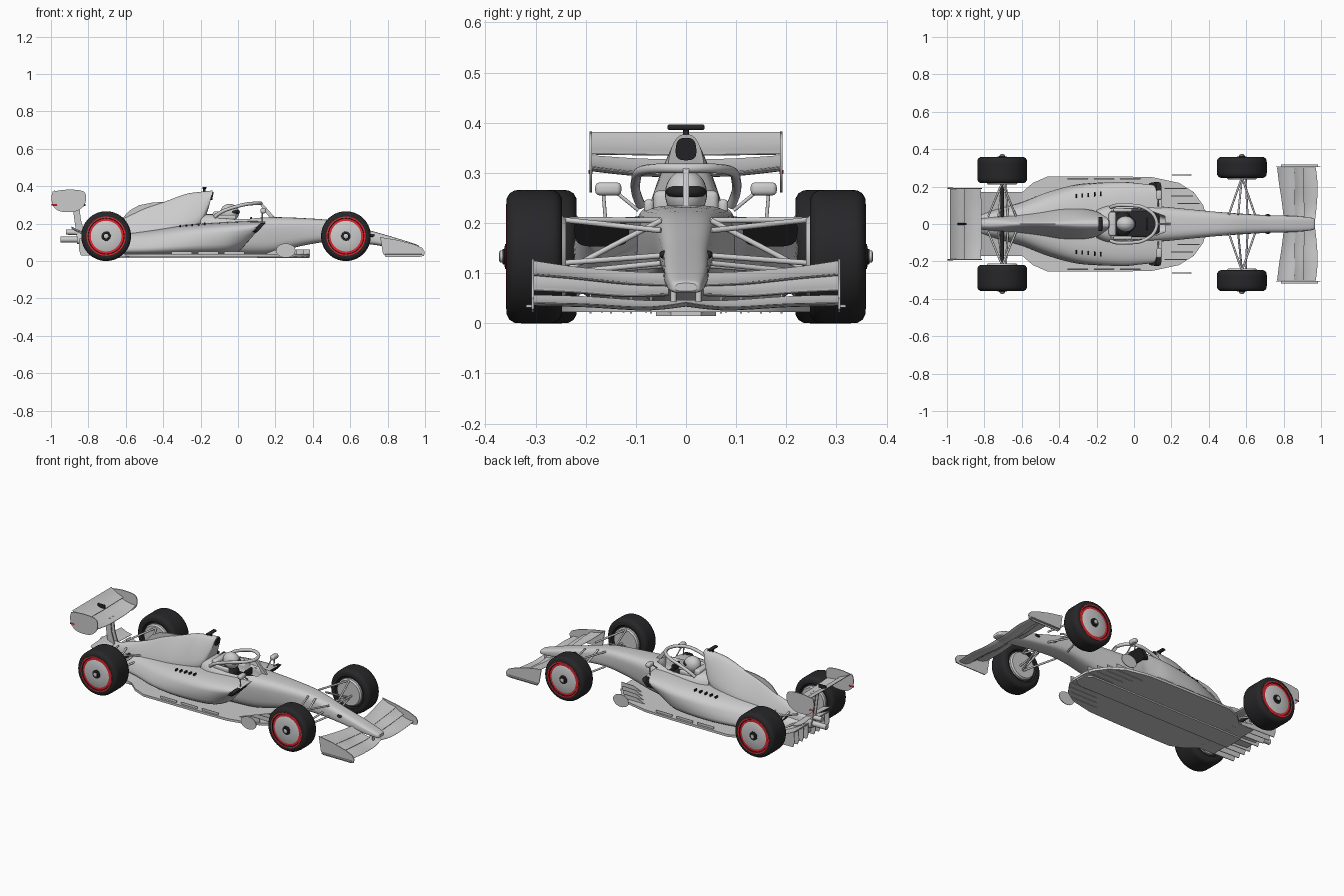
import bpy, bmesh, math
from mathutils import Vector, Matrix

if "Cube" in bpy.data.objects:
    bpy.data.objects.remove(bpy.data.objects["Cube"])


def material(name, col):
    m = bpy.data.materials.new(name)
    m.diffuse_color = (*col, 1)
    m.use_nodes = True
    m.node_tree.nodes["Principled BSDF"].inputs["Base Color"].default_value = m.diffuse_color
    return m


DARK = material("dark", (0.02, 0.02, 0.022))
RED = material("red", (0.75, 0.02, 0.03))


def finish(name, bm, mat=None, mirror=False, angle=35):
    bmesh.ops.recalc_face_normals(bm, faces=bm.faces)
    me = bpy.data.meshes.new(name)
    bm.to_mesh(me)
    bm.free()
    ob = bpy.data.objects.new(name, me)
    bpy.context.collection.objects.link(ob)
    if mat:
        me.materials.append(mat)
    bpy.ops.object.select_all(action='DESELECT')
    ob.select_set(True)
    bpy.context.view_layer.objects.active = ob
    bpy.ops.object.shade_smooth_by_angle(angle=math.radians(angle))
    if mirror:
        md = ob.modifiers.new("mirror", 'MIRROR')
        md.use_axis = (False, True, False)
        md.use_mirror_merge = False
    return ob


def smooth(pts, n):
    """Catmull-Rom interpolation of equal-length tuples"""
    ps = [Vector(p) for p in pts]
    out = []
    for i in range(len(ps) - 1):
        a, b, c, d = ps[max(i - 1, 0)], ps[i], ps[i + 1], ps[min(i + 2, len(ps) - 1)]
        for k in range(n):
            t = k / n
            out.append(0.5 * (2 * b + (c - a) * t + (2 * a - 5 * b + 4 * c - d) * t * t
                              + (3 * b - a - 3 * c + d) * t ** 3))
    return out + [ps[-1]]


def skin(name, rings, **kw):
    bm = bmesh.new()
    vs = [[bm.verts.new(p) for p in r] for r in rings]
    n = len(vs[0])
    for r, s in zip(vs, vs[1:]):
        for i in range(n):
            bm.faces.new((r[i], r[(i + 1) % n], s[(i + 1) % n], s[i]))
    bm.faces.new(vs[0])
    bm.faces.new(vs[-1])
    return finish(name, bm, **kw)


def body(name, secs, p=0.7, steps=6, yc=0, **kw):
    """Loft along x; section = x, bottom half width, top half width, bottom z, top z, lean"""
    rings = []
    for x, wb, wt, zb, zt, lean in smooth(secs, steps):
        ring = []
        for i in range(36):
            a = math.tau * i / 36
            c, s = math.cos(a), math.sin(a)
            k = (math.copysign(abs(s) ** p, s) + 1) / 2
            y = (wb + (wt - wb) * k) * math.copysign(abs(c) ** p, c)
            ring.append((x - lean * (1 - k), y + yc, zb + (zt - zb) * k))
        rings.append(ring)
    return skin(name, rings, **kw)


def wing(name, stations, thick=0.006, sag=0.1, **kw):
    """Loft along y; station = y, leading x, z, trailing x, z"""
    rings = []
    for y, x0, z0, x1, z1 in smooth(stations, 5):
        up, low = [], []
        for i in range(9):
            t = i / 8
            z = z0 + (z1 - z0) * t - 4 * sag * t * (1 - t) * abs(x1 - x0)
            h = thick * (math.sqrt(t) * (1 - t) * 1.3 + 0.12)
            up.append((x0 + (x1 - x0) * t, y, z + h))
            low.append((x0 + (x1 - x0) * t, y, z - h))
        rings.append(up + low[::-1])
    return skin(name, rings, mirror=True, **kw)


def plate(name, pts, y, thick, flat=False, **kw):
    """Outline in xz standing at y, or outline in xy lying at height y when flat"""
    def ring(o):
        return [(a, b, o) if flat else (a, o, b) for a, b in pts]
    return skin(name, [ring(y - thick / 2), ring(y + thick / 2)], **kw)


def rods(name, pairs, r, **kw):
    bm = bmesh.new()
    for a, b in pairs:
        a, b = Vector(a), Vector(b)
        m = Matrix.Translation((a + b) / 2) @ (b - a).to_track_quat('Z', 'Y').to_matrix().to_4x4()
        bmesh.ops.create_cone(bm, cap_ends=True, segments=14, radius1=r, radius2=r,
                              depth=(b - a).length, matrix=m)
    return finish(name, bm, **kw)


def box(name, locs, size, bevel=0.003, **kw):
    bm = bmesh.new()
    for l in locs:
        bmesh.ops.create_cube(bm, size=1, matrix=Matrix.Translation(l) @ Matrix.Diagonal((*size, 1)))
    bmesh.ops.bevel(bm, geom=bm.edges[:], offset=bevel, segments=3, affect='EDGES', profile=0.5)
    return finish(name, bm, **kw)


def lathe(name, prof, x, z, **kw):
    """Revolve (radius, y) about the wheel axle; profile closes on itself"""
    rings = [[(x + r * math.cos(math.tau * i / 56), y, z + r * math.sin(math.tau * i / 56))
              for i in range(56)] for r, y in prof]
    return skin(name, rings, mirror=True, **kw)


def ball(name, loc, size, **kw):
    bm = bmesh.new()
    bmesh.ops.create_uvsphere(bm, u_segments=28, v_segments=16, radius=1,
                              matrix=Matrix.Translation(loc) @ Matrix.Diagonal((*size, 1)))
    return finish(name, bm, **kw)


# Nose and survival cell, sidepods, engine cover
tub = body("nose_and_tub", [(0.968, .022, .02, .064, .08, 0), (0.95, .034, .032, .06, .09, 0),
           (0.85, .044, .042, .068, .122, 0), (0.7, .05, .045, .09, .165, 0), (0.52, .06, .058, .105, .214, 0),
           (0.36, .068, .076, .085, .229, 0), (0.17, .08, .098, .04, .236, 0), (0, .1, .108, .035, .24, 0),
           (-0.13, .11, .1, .035, .25, 0), (-0.2, .1, .07, .035, .25, 0)], p=0.6)
pods = body("sidepods", [(0.15, .15, .232, .1, .212, .1), (0.06, .17, .24, .05, .214, .06),
            (-0.08, .21, .235, .032, .208, 0), (-0.28, .225, .2, .03, .192, 0), (-0.46, .19, .135, .03, .165, 0),
            (-0.62, .125, .075, .035, .145, 0), (-0.82, .07, .045, .045, .125, 0)], p=0.6)
body("engine_cover", [(-0.135, .042, .024, .29, .377, .02), (-0.2, .085, .03, .18, .37, 0),
     (-0.28, .105, .03, .14, .358, 0), (-0.39, .105, .02, .12, .318, 0), (-0.5, .085, .014, .1, .28, 0),
     (-0.62, .065, .015, .09, .225, 0), (-0.75, .045, .025, .09, .18, 0), (-0.86, .03, .02, .09, .15, 0)], p=0.75)
plate("engine_fin", [(-.3, .33), (-.38, .318), (-.46, .312), (-.53, .298), (-.58, .27), (-.63, .215), (-.6, .17),
      (-.35, .2)], 0, .006)
body("airbox_inlet", [(-.13, .022, .019, .325, .37, .008), (-.15, .022, .019, .325, .37, .008)], steps=1, mat=DARK)
body("sidepod_inlet", [(.147, .05, .058, .153, .203, .045), (.12, .05, .058, .153, .203, .045)], p=.5, steps=1,
     yc=.168, mat=DARK, mirror=True)
box("cooling_slots", [(-.31 + i * .033, .15 + i * .003, .187 + i * .003) for i in range(5)], (.008, .022, .012),
    .001, mat=DARK, mirror=True)

# Cockpit opening, cut out of tub and sidepods
cut = body("cockpit_cutter", [(-.125, .065, .07, .14, .32, 0), (-.05, .08, .086, .14, .32, 0),
           (.06, .075, .08, .14, .32, 0), (.165, .04, .045, .15, .32, 0)], p=.5, steps=3)
cut.hide_render = True
cut.hide_set(True)
for ob in (tub, pods):
    md = ob.modifiers.new("cockpit", 'BOOLEAN')
    md.operation = 'DIFFERENCE'
    md.object = cut
    md.solver = 'EXACT'
box("cockpit_lining", [(.01, 0, .15)], (.25, .14, .04), .01, mat=DARK)
ball("shoulders", (-.06, 0, .18), (.05, .07, .04), mat=DARK)
ball("helmet", (-.045, 0, .258), (.05, .042, .048))
ball("visor", (-.03, 0, .262), (.04, .0405, .02), mat=DARK)
box("headrest", [(-.115, 0, .24)], (.04, .13, .05), .012)
box("headrest_sides", [(-.06, .074, .232)], (.1, .02, .03), .008, mirror=True)
box("steering_wheel", [(.07, 0, .215)], (.012, .07, .04), .005, mat=DARK)

# Halo hoop and pillar
half = [(-.125, .09, .235), (-.09, .1, .262), (-.03, .1, .285), (.04, .092, .303), (.1, .055, .309)]
path = smooth(half + [(.122, 0, .309)] + [(x, -y, z) for x, y, z in half[::-1]], 5)
cu = bpy.data.curves.new("halo", 'CURVE')
cu.dimensions = '3D'
cu.bevel_depth = .0095
cu.bevel_resolution = 3
sp = cu.splines.new('POLY')
sp.points.add(len(path) - 1)
for q, v in zip(sp.points, path):
    q.co = (*v, 1)
    q.radius = 1
sp.use_smooth = True
bpy.context.collection.objects.link(bpy.data.objects.new("halo", cu))
plate("halo_pillar", [(.112, .309), (.13, .309), (.2, .23), (.17, .23)], 0, .012)

# Mirrors and cameras
box("mirrors", [(.135, .155, .268)], (.03, .052, .026), .009, mirror=True)
rods("mirror_stalks", [((.13, .165, .262), (.13, .16, .2)), ((.13, .14, .262), (.13, .095, .225))], .0035, mirror=True)
box("roof_camera", [(-.18, 0, .391)], (.022, .074, .011), .004, mat=DARK)
rods("roof_camera_stem", [((-.18, 0, .36), (-.18, 0, .39))], .006, mat=DARK)
ball("nose_cameras", (.715, .045, .137), (.016, .008, .008), mat=DARK, mirror=True)

# Floor with fences and front side vanes
edge = [(.385, .05), (.37, .1), (.32, .17), (.24, .22), (.1, .25), (-.1, .255), (-.46, .255), (-.54, .22), (-.6, .168),
        (-.7, .165)]
plate("floor", edge + [(x, -y) for x, y in edge[::-1]], .03, .014, flat=True)
plate("plank", [(.38, .03), (.34, .06), (-.7, .06), (-.7, -.06), (.34, -.06), (.38, -.03)], .02, .01, flat=True)
for i in range(4):
    y = .07 + .04 * i
    x = .385 - .035 * i
    plate("floor_fence", [(x, .02), (x, .062), (x - .08, .06), (x - .18, .02)], y, .004, mirror=True)
plate("side_vane", [(.255 + .052 * math.cos(a), .056 + .038 * math.sin(a))
      for a in [math.tau * i / 24 for i in range(24)]], .262, .004, mirror=True)
box("floor_edge_strips", [(-.02 - .14 * i, .24, .043) for i in range(3)], (.11, .004, .016), .001, mirror=True)

# Diffuser
skin("diffuser_ramp", [[(x, y, z + d) for y, d in ((-.17, 0), (.17, 0), (.17, .008), (-.17, .008))]
     for x, z in ((-.58, .025), (-.68, .045), (-.77, .08), (-.845, .115))])
for y in (.035, .08, .125, .168):
    plate("diffuser_fin", [(-.58, .022), (-.84, .03), (-.85, .06), (-.848, .12), (-.77, .085), (-.68, .05)], y, .004,
          mirror=True)

# Front wing: three elements and end plates
wing("front_wing_main", [(0, .965, .042, .895, .046), (.08, .975, .032, .895, .045), (.2, .982, .038, .9, .053),
     (.303, .972, .04, .895, .056)])
wing("front_wing_middle_flap", [(.035, .915, .058, .855, .075), (.12, .91, .055, .85, .078),
     (.22, .91, .062, .85, .09), (.303, .905, .066, .845, .097)])
wing("front_wing_upper_flap", [(.035, .865, .076, .8, .1), (.12, .86, .08, .79, .103),
     (.22, .86, .09, .775, .112), (.303, .855, .097, .765, .124)])
plate("front_end_plate", [(.76, .128), (.85, .113), (.94, .09), (.985, .07), (.998, .05), (.995, .028), (.97, .022),
      (.79, .022), (.775, .04)], .306, .005, mirror=True)
box("front_foot_plate", [(.885, .312, .034)], (.2, .014, .006), .002, mirror=True)
rods("wing_mounts", [((.93, .025, .042), (.93, .025, .075))], .006, mirror=True)

# Rear wing, end plates, pylons and beam wing
wing("rear_wing_main", [(0, -.815, .297, -.92, .325), (.1, -.815, .3, -.92, .328), (.188, -.82, .31, -.92, .334)], .009)
wing("rear_wing_flap", [(0, -.905, .335, -.985, .381), (.188, -.905, .338, -.985, .381)], .007)
out = smooth([(-.99, .372), (-.91, .382), (-.83, .374), (-.812, .34), (-.825, .295), (-.87, .265), (-.945, .264),
              (-.985, .29), (-.998, .335), (-.99, .372)], 4)[:-1]
plate("rear_end_plate", [tuple(p) for p in out], .19, .005, mirror=True)
plate("rear_wing_pylon", [(-.85, .305), (-.885, .305), (-.875, .22), (-.86, .12), (-.81, .12), (-.84, .22)], .015,
      .007, mirror=True)
wing("beam_wing", [(0, -.82, .155, -.89, .185), (.15, -.82, .15, -.89, .175)])
box("flap_actuator", [(-.92, 0, .355)], (.05, .01, .022), .003, mat=DARK)
box("rear_lights", [(-.982, .19, .302)], (.03, .008, .008), .001, mat=RED, mirror=True)
rods("crash_structure", [((-.75, 0, .115), (-.95, 0, .115))], .016)
rods("exhaust", [((-.8, 0, .15), (-.92, 0, .155))], .014)

# Wheels, hubs and suspension
for side, x, yi, foot, dx in (("front", .577, .247, .05, .07), ("rear", -.705, .218, .04, .075)):
    yo, z = .358, .133
    lathe(side + "_tyre", [(.09, yi + .012), (.096, yi + .001), (.115, yi), (.126, yi + .006), (.132, yi + .016),
          (.133, yi + .03), (.133, yo - .03), (.132, yo - .016), (.126, yo - .006), (.115, yo), (.096, yo - .001),
          (.09, yo - .012)], x, z, mat=DARK)
    lathe(side + "_stripe", [(.098, yo - .004), (.098, yo + .001), (.105, yo + .001), (.105, yo - .004)], x, z, mat=RED)
    lathe(side + "_wheel_cover", [(.088, yo - .02), (.086, yo - .006), (.08, yo - .003), (.03, yo - .001),
          (.027, yo - .001)], x, z)
    lathe(side + "_hub", [(.026, yo - .01), (.025, yo + .003), (.016, yo + .004), (.015, yo + .008)], x, z, mat=DARK)
    lathe(side + "_wheel_nut", [(.012, yo), (.012, yo + .013), (.007, yo + .015)], x, z)
    lathe(side + "_brake_drum", [(.075, yi - .008), (.082, yi), (.082, yi + .03)], x, z)
    up, low, yh = (.207, .1, yi + .003) if side == "front" else (.195, .09, yi + .003)
    iz = .205 if side == "front" else .165
    rods(side + "_wishbones", [((x, yh, up), (x + dx, foot, iz - .02)), ((x, yh, up), (x - dx, foot, iz)),
         ((x, yh, low), (x + dx, foot, .12)), ((x, yh, low), (x - dx, foot, .115)),
         ((x + .02, yh, low + .02), (x + .03, foot, .135)), ((x, yh, low), (x - .02, foot, iz))], .0055, mirror=True)
rods("driveshafts", [((-.705, .0, .13), (-.705, .23, .133))], .01, mirror=False, mat=DARK)
rods("driveshaft_left", [((-.705, .0, .13), (-.705, -.23, .133))], .01, mat=DARK)
